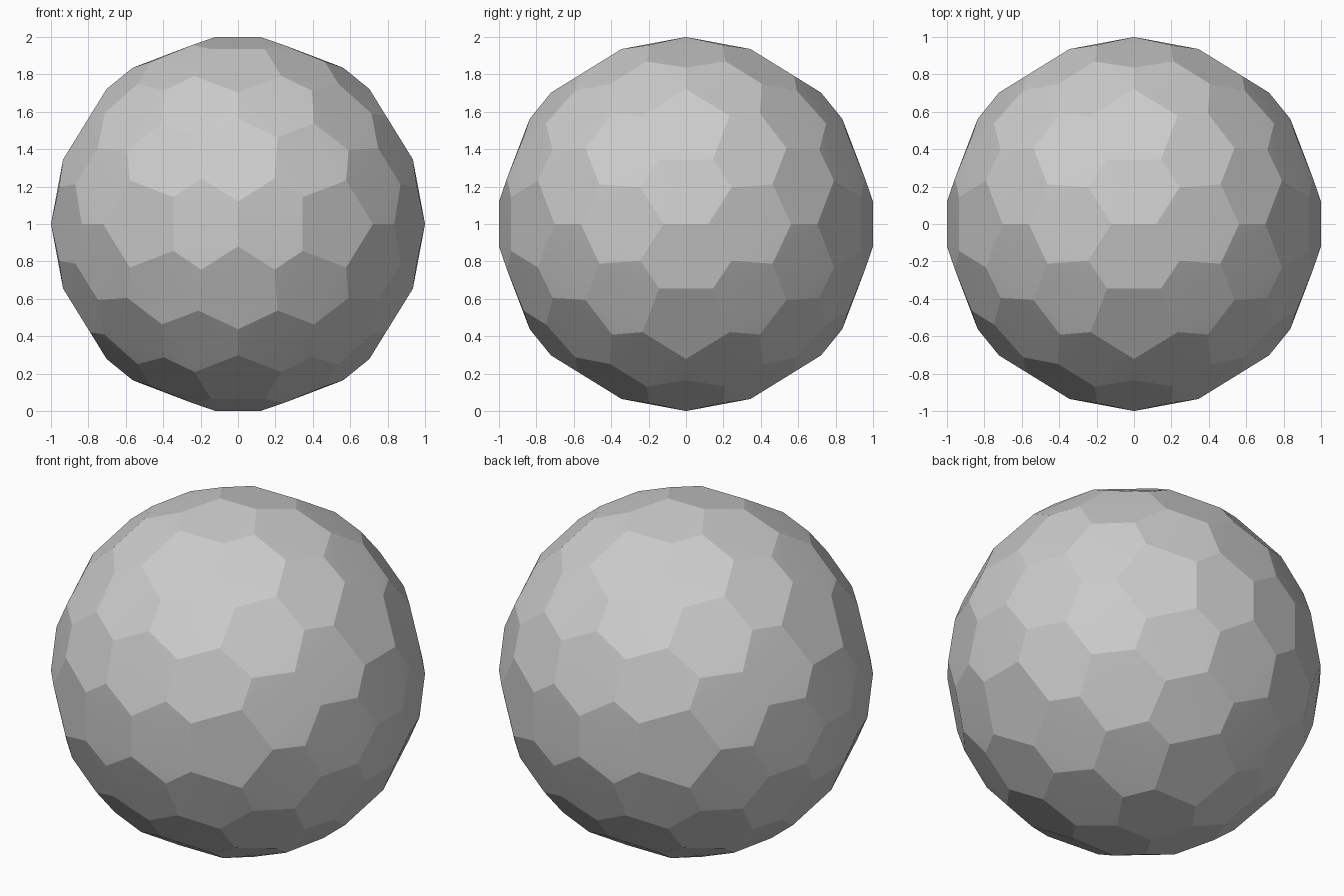
import bpy, bmesh, math
from itertools import combinations
from mathutils import Vector

if "Cube" in bpy.data.objects:
    bpy.data.objects.remove(bpy.data.objects["Cube"])

RADIUS = 1.0072
PHI = (1 + math.sqrt(5)) / 2

# Twelve icosahedron corners: the centres of the pentagons
corners = []
for a in (-1, 1):
    for b in (-PHI, PHI):
        corners += [Vector(p).normalized() for p in ((0, a, b), (a, b, 0), (b, 0, a))]

# Each icosahedron triangle carries nine panel corners
points = []
for tri in combinations(corners, 3):
    if any(p.dot(q) < 0.4 for p, q in combinations(tri, 2)):
        continue
    centre = sum(tri, Vector()).normalized()
    for i in range(3):
        mid = (tri[i] + tri[i - 1]).normalized()
        points.append(tri[i].slerp(centre, 0.376))   # pentagon corner
        points.append(centre.slerp(tri[i], 0.348))   # hexagon corner facing a pentagon
        points.append(centre.slerp(mid, 0.673))      # hexagon corner facing an edge

# Panelled ball skin
bm = bmesh.new()
for p in points:
    bm.verts.new(p * RADIUS + Vector((0, 0, 1)))
bmesh.ops.convex_hull(bm, input=bm.verts[:])
bmesh.ops.recalc_face_normals(bm, faces=bm.faces[:])
mesh = bpy.data.meshes.new("panelled_ball")
bm.to_mesh(mesh)
bm.free()
ball = bpy.data.objects.new("panelled_ball", mesh)
bpy.context.collection.objects.link(ball)

# Soft shading within a panel, sharp edges between panels
bpy.context.view_layer.objects.active = ball
ball.select_set(True)
bpy.ops.object.shade_smooth_by_angle(angle=math.radians(10))
